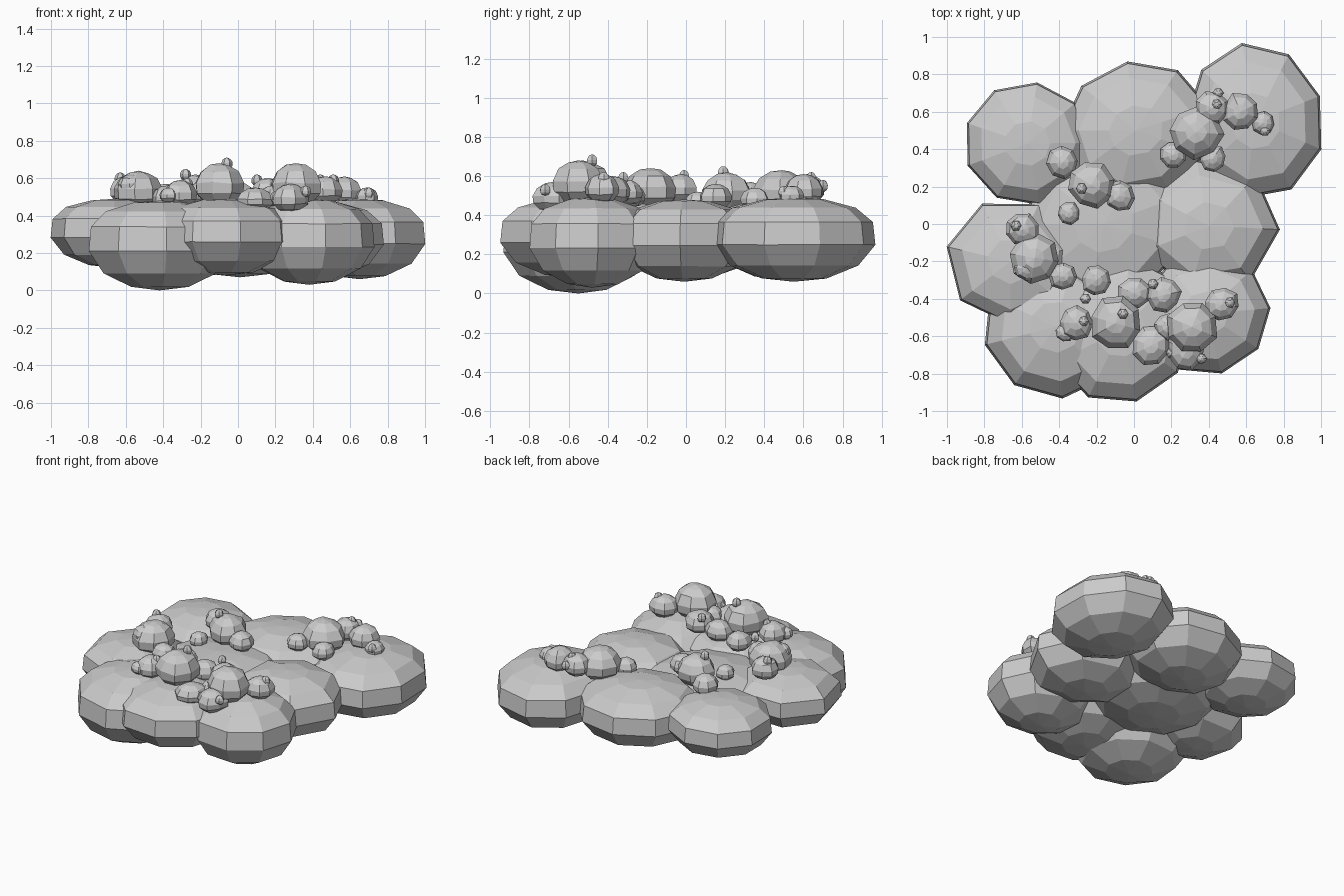
import bpy
import bmesh
import math
import random

default_cube = bpy.data.objects.get("Cube")
if default_cube:
    bpy.data.objects.remove(default_cube)

random.seed(5)

# One plain grey for the whole cloud
grey = bpy.data.materials.new("cloud_grey")
grey.use_nodes = True
grey.diffuse_color = (0.6, 0.6, 0.6, 1)
grey.node_tree.nodes["Principled BSDF"].inputs["Base Color"].default_value = grey.diffuse_color

# Radius and height fractions, from the crown down to the belly
LOBE_RINGS = ((.36, .98), (.76, .88), (.97, .71), (1, .44), (.79, .19), (.4, .04))
PUFF_RINGS = ((.4, .95), (.78, .8), (1, .53), (.96, .28), (.65, .08))


def blob(name, center, radii, bottom, top, rings, sides, jitter, turn):
    """Faceted, slightly irregular squashed ball built ring by ring."""
    bm = bmesh.new()
    height = top - bottom
    wobble = [1 + random.uniform(-jitter, jitter) for _ in range(sides)]
    loops = []
    for radius, level in rings:
        loop = []
        for i in range(sides):
            angle = math.tau * i / sides
            reach = radius * wobble[i]
            loop.append(bm.verts.new((
                reach * radii[0] * math.cos(angle),
                reach * radii[1] * math.sin(angle),
                height * (level + random.uniform(-jitter, jitter) * .3))))
        loops.append(loop)
    crown = bm.verts.new((0, 0, height))
    belly = bm.verts.new((0, 0, 0))
    for i in range(sides):
        j = (i + 1) % sides
        bm.faces.new((crown, loops[0][i], loops[0][j]))
        bm.faces.new((belly, loops[-1][j], loops[-1][i]))
        for upper, lower in zip(loops, loops[1:]):
            bm.faces.new((upper[i], lower[i], lower[j], upper[j]))
    bmesh.ops.recalc_face_normals(bm, faces=bm.faces)
    mesh = bpy.data.meshes.new(name)
    bm.to_mesh(mesh)
    bm.free()
    mesh.materials.append(grey)
    part = bpy.data.objects.new(name, mesh)
    part.location = (center[0], center[1], bottom)
    part.rotation_euler.z = math.radians(turn)
    bpy.context.collection.objects.link(part)


# Large lobes: centre x, y, long and short radius, bottom, top, direction of long axis, sides
lobes = {
    "back_right_lobe": (-.57, .43, .33, .34, .12, .49, 81, 9),
    "back_middle_lobe": (.01, .5, .41, .37, .07, .49, 18, 9),
    "back_left_lobe": (.65, .55, .42, .37, .06, .49, 100, 9),
    "left_lobe": (.4, -.01, .38, .36, .06, .48, -3, 7),
    "core_lobe": (-.16, 0, .45, .42, .08, .46, 20, 9),
    "right_lobe": (-.66, -.2, .35, .34, .12, .49, 167, 7),
    "front_left_lobe": (.38, -.48, .35, .33, .03, .49, 5, 9),
    "front_right_lobe": (-.42, -.55, .39, .38, 0, .48, 155, 9),
    "front_middle_lobe": (-.07, -.57, .4, .38, .08, .49, 244, 9),
}
for name, (x, y, rx, ry, bottom, top, turn, sides) in lobes.items():
    blob(name, (x, y), (rx, ry), bottom, top, LOBE_RINGS, sides, .01, turn)

# Small puffs grouped by cluster: centre x, y, radius, top
puffs = {
    "back_right_puff": ((-.23, .21, .125, .62), (-.38, .33, .085, .57),
                        (-.08, .15, .08, .56), (-.35, .06, .06, .52)),
    "right_puff": ((-.53, -.18, .13, .64), (-.6, -.03, .09, .61),
                   (-.57, -.24, .065, .62), (-.38, -.28, .075, .56)),
    "front_puff": ((-.1, -.53, .14, .68), (-.31, -.53, .09, .59),
                   (-.37, -.58, .05, .55), (-.2, -.3, .08, .58),
                   (0, -.37, .085, .58), (.16, -.38, .09, .6)),
    "front_left_puff": ((.31, -.55, .14, .68), (.09, -.65, .1, .55),
                        (.28, -.68, .1, .57), (.47, -.43, .09, .61),
                        (.18, -.55, .07, .56)),
    "back_left_puff": ((.33, .49, .14, .63), (.42, .62, .09, .61),
                       (.57, .6, .1, .61), (.69, .54, .06, .55),
                       (.21, .37, .07, .54), (.42, .35, .07, .54)),
}
for name, group in puffs.items():
    for x, y, radius, top in group:
        bottom = max(top - radius * 1.6, .42)
        blob(name, (x, y), (radius * 1.06, radius), bottom, top, PUFF_RINGS, 8, .07,
             random.uniform(0, 360))

# Tiny buds on and beside the puffs: centre x, y, top
buds = ((-.06, -.48, .71), (-.28, .19, .65), (-.63, -.01, .63), (-.26, -.4, .55),
        (-.27, -.52, .6), (.1, -.32, .62), (.51, -.42, .62), (.45, .7, .58),
        (.44, .64, .62), (.7, .5, .55), (.36, -.72, .56), (.2, -.69, .53))
for x, y, top in buds:
    blob("bud", (x, y), (.03, .03), top - .06, top, PUFF_RINGS, 6, .08, 0)
